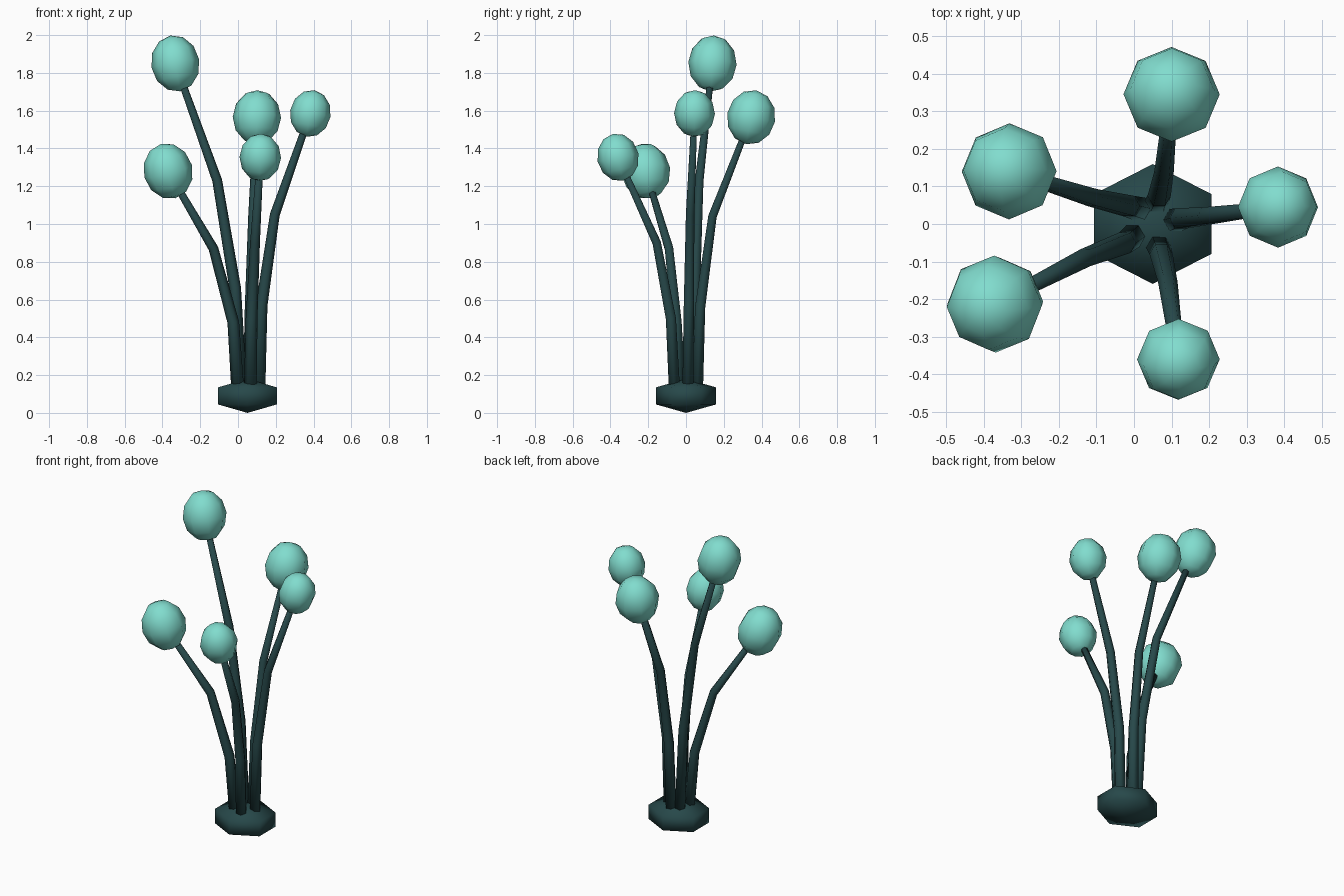
import bpy, bmesh, math
from mathutils import Vector, Matrix

if "Cube" in bpy.data.objects:
    bpy.data.objects.remove(bpy.data.objects["Cube"])


def material(name, rgb):
    m = bpy.data.materials.new(name)
    m.diffuse_color = (*rgb, 1)
    m.use_nodes = True
    m.node_tree.nodes["Principled BSDF"].inputs["Base Color"].default_value = m.diffuse_color
    return m


DARK = material("dark teal", (0.02, 0.065, 0.068))
LIGHT = material("pale aqua", (0.22, 0.72, 0.62))


def finish(bm, name, mat):
    bmesh.ops.recalc_face_normals(bm, faces=bm.faces)
    for f in bm.faces:
        f.smooth = True
    me = bpy.data.meshes.new(name)
    bm.to_mesh(me)
    bm.free()
    me.materials.append(mat)
    ob = bpy.data.objects.new(name, me)
    bpy.context.collection.objects.link(ob)
    return ob


def ball(name, centre, size, segs, rings, mat, axis=Vector((0, 0, 1))):
    bm = bmesh.new()
    bmesh.ops.create_uvsphere(bm, u_segments=segs, v_segments=rings, radius=1)
    turn = Vector((0, 0, 1)).rotation_difference(axis).to_matrix().to_4x4()
    bm.transform(Matrix.Translation(centre) @ turn @ Matrix.Diagonal((*size, 1)))
    return finish(bm, name, mat)


def tube(name, pts, radii, sides, mat):
    bm = bmesh.new()
    loops = []
    for i, p in enumerate(pts):
        d = (pts[min(i + 1, len(pts) - 1)] - pts[max(i - 1, 0)]).normalized()
        q = Vector((0, 0, 1)).rotation_difference(d)
        loops.append([bm.verts.new(p + q @ Vector((radii[i] * math.cos(a), radii[i] * math.sin(a), 0)))
                      for a in (2 * math.pi * k / sides for k in range(sides))])
    for a, b in zip(loops, loops[1:]):
        for k in range(sides):
            n = (k + 1) % sides
            bm.faces.new((a[k], a[n], b[n], b[k]))
    bm.faces.new(loops[0])
    bm.faces.new(loops[-1])
    return finish(bm, name, mat)


# squat six-sided root
ball("root_base", (0.05, 0, 0.09), (0.208, 0.184, 0.09), 6, 3, DARK)

# each stalk: three stem points, bulb centre, bulb half width and half height
stalks = [
    ([(0.0, -0.03, 0.1), (-0.025, -0.05, 0.48), (-0.13, -0.09, 0.87)], (-0.37, -0.213, 1.28), 0.130, 0.15),
    ([(0.015, 0.04, 0.1), (-0.015, 0.048, 0.66), (-0.11, 0.07, 1.23)], (-0.332, 0.14, 1.85), 0.128, 0.15),
    ([(0.06, 0.06, 0.1), (0.067, 0.075, 0.56), (0.08, 0.14, 1.04)], (0.10, 0.345, 1.565), 0.128, 0.145),
    ([(0.11, 0.01, 0.1), (0.125, 0.015, 0.57), (0.195, 0.022, 1.05)], (0.383, 0.045, 1.585), 0.108, 0.125),
    ([(0.065, -0.06, 0.1), (0.072, -0.08, 0.5), (0.09, -0.155, 0.9)], (0.118, -0.36, 1.353), 0.110, 0.127),
]
for i, (path, head, w, h) in enumerate(stalks, 1):
    pts = [Vector(p) for p in path]
    head = Vector(head)
    d = (head - pts[-1]).normalized()
    pts.append(head - d * h * 0.75)
    tube(f"stem_{i}", pts, (0.034, 0.031, 0.026, 0.019), 6, DARK)
    # bulbs lean half as far as their stem tips
    lean = (d + Vector((0, 0, 1))).normalized()
    ball(f"bulb_{i}", head, (w, w, h), 8, 6, LIGHT, lean)
